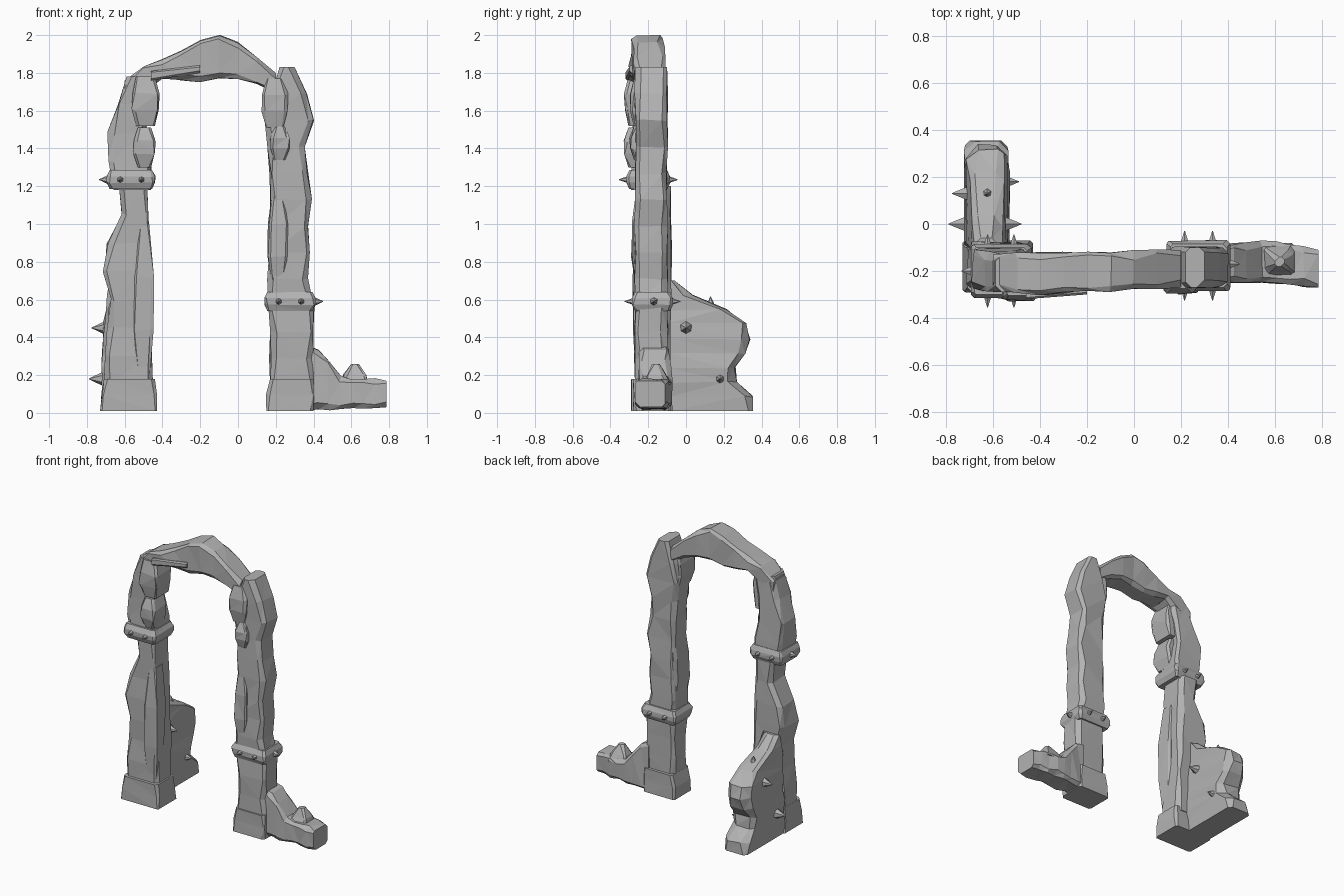
import bpy, bmesh, random
from mathutils import Vector

random.seed(4)
cube = bpy.data.objects.get("Cube")
if cube:
    bpy.data.objects.remove(cube)

stone = bpy.data.materials.new("grey stone")
stone.use_nodes = True
grey = (.45, .45, .45, 1)
stone.diffuse_color = grey
stone.node_tree.nodes["Principled BSDF"].inputs["Base Color"].default_value = grey


# Directions a stone can be swept in, given edge, depth and distance along
def upright(edge, depth, along):
    return Vector((edge, depth, along))


def sideways(edge, depth, along):
    return Vector((along, depth, edge))


def upright_turned(edge, depth, along):
    return Vector((depth, edge, along))


def finish(name, bm):
    bmesh.ops.triangulate(bm, faces=bm.faces[:])
    bmesh.ops.recalc_face_normals(bm, faces=bm.faces[:])
    mesh = bpy.data.meshes.new(name)
    bm.to_mesh(mesh)
    bm.free()
    mesh.materials.append(stone)
    obj = bpy.data.objects.new(name, mesh)
    bpy.context.collection.objects.link(obj)


def sample(values, t):
    """Read an evenly spaced outline at a fraction of its length."""
    place = t * (len(values) - 1)
    i = min(int(place), max(len(values) - 2, 0))
    after = values[min(i + 1, len(values) - 1)]
    return values[i] + (after - values[i]) * (place - i)


def chiselled(name, start, stop, low, high, front, back,
              direction=upright, cut=.025, rough=.006):
    """Sweep an irregular eight-sided section between two outlines."""
    bm = bmesh.new()
    outlines = low, high, front, back
    count = max(2, *map(len, outlines))
    rings = []
    for i in range(count):
        t = i / (count - 1)
        lo, hi, near, far = (sample(o, t) for o in outlines)
        ring = []
        for edge, side, depth, inward in ((lo, 1, near, 1), (hi, -1, near, 1),
                                          (hi, -1, far, -1), (lo, 1, far, -1)):
            c = cut * random.uniform(.5, 1.4)
            pair = [(edge, depth + inward * c), (edge + side * c, depth)]
            ring += pair if side == inward else reversed(pair)
        verts = []
        for edge, depth in ring:
            p = direction(edge, depth, start + (stop - start) * t)
            if 0 < i < count - 1:
                p += Vector([random.uniform(-rough, rough) for axis in p])
            verts.append(bm.verts.new(p))
        rings.append(verts)
    for below, above in zip(rings, rings[1:]):
        for k in range(len(below)):
            bm.faces.new((below[k - 1], below[k], above[k], above[k - 1]))
    bm.faces.new(rings[0])
    bm.faces.new(rings[-1])
    finish(name, bm)


def spike(name, tip, direction, length=.07, radius=.035):
    bm = bmesh.new()
    bmesh.ops.create_cone(bm, cap_ends=True, segments=6, radius1=radius,
                          radius2=.002, depth=length)
    d = Vector(direction)
    turn = d.to_track_quat('Z', 'Y')
    for v in bm.verts:
        v.co = turn @ v.co + Vector(tip) - d * length / 2
    finish(name, bm)


def chunk(name, bottom, top, left, right, front, back):
    """A loose slab of rock, narrower at both ends."""
    slim = .02
    chiselled(name, bottom, top, [left + slim, left, left, left + slim],
              [right - slim, right, right, right - slim],
              [front + slim, front, front, front + slim], [back], cut=.012)


def collar(name, left, right, front, back, height):
    """A bevelled band with two spikes on the front and two on the back."""
    slim = .015
    chiselled(name, height - .05, height + .05,
              [left + slim, left, left, left + slim],
              [right - slim, right, right, right - slim],
              [front + slim, front, front, front + slim],
              [back - slim, back, back, back - slim], cut=.015, rough=.003)
    for share in (.28, .72):
        x = left + (right - left) * share
        spike(name + "_front_spike", (x, front - .04, height), (0, -1, 0), radius=.027)
        spike(name + "_back_spike", (x, back + .04, height), (0, 1, 0), radius=.027)


# Right pillar
chiselled("right_base", .01, .18, [-.73, -.72, -.71], [-.43, -.43, -.44],
          [-.29], [-.07, -.09], cut=.015, rough=.003)
chiselled("right_pillar", .15, 1.2,
          [-.71, -.7, -.69, -.67, -.71, -.69, -.62, -.63], [-.45, -.48],
          [-.27], [-.08])
chunk("right_front_strip", .16, 1, -.55, -.45, -.285, -.17)
chiselled("right_upper_pillar", 1.18, 1.78,
          [-.66, -.68, -.69, -.64, -.59], [-.46, -.46, -.49, -.47, -.43],
          [-.29, -.28, -.29], [-.1, -.13])
chunk("right_lower_chunk", 1.3, 1.51, -.55, -.44, -.325, -.17)
chunk("right_upper_chunk", 1.52, 1.78, -.56, -.42, -.325, -.15)

# Buttress reaching backward from the right pillar
chiselled("back_buttress", .01, .7, [-.12],
          [.355, .35, .27, .26, .31, .335, .32, .22, .03, -.06],
          [-.72, -.72, -.71, -.68], [-.54, -.53, -.55, -.56],
          direction=upright_turned, cut=.035)

# Arch between the pillars
chiselled("arch", -.6, .2,
          [1.64, 1.69, 1.77, 1.76, 1.75, 1.77, 1.77, 1.74, 1.69],
          [1.76, 1.84, 1.87, 1.92, 1.97, 2, 1.96, 1.88, 1.8],
          [-.28, -.3, -.29, -.28, -.27], [-.13, -.11], direction=sideways)
chiselled("arch_front_ledge", -.46, -.2, [1.76, 1.8], [1.81, 1.84],
          [-.32, -.3], [-.2], direction=sideways, cut=.012)

# Left pillar
chiselled("left_base", .01, .18, [.15, .15, .17], [.4],
          [-.28], [-.08], cut=.015, rough=.003)
chiselled("left_pillar", .15, 1.83, [.17, .17, .16, .17, .17, .14, .22],
          [.4, .4, .4, .4, .37, .38, .37, .39, .37, .35, .4, .36, .3],
          [-.27], [-.1])
chunk("left_lower_chunk", .66, 1.17, .16, .26, -.285, -.11)
chunk("left_middle_chunk", 1.34, 1.52, .17, .27, -.295, -.12)
chunk("left_upper_chunk", 1.51, 1.77, .13, .26, -.295, -.12)

# Foot reaching sideways from the left pillar
chiselled("side_foot", .36, .785, [.015, .03],
          [.36, .33, .28, .19, .18, .18, .18, .17],
          [-.25, -.25, -.27], [-.09, -.07, -.11], direction=sideways)
chiselled("foot_boulder", .15, .26, [.54, .56, .6], [.69, .68, .64],
          [-.23, -.18], [-.08, -.14], cut=.015)

# Spiked collars
collar("right_collar", -.695, -.44, -.315, -.085, 1.235)
collar("left_collar", .14, .41, -.285, -.07, .59)
spike("right_collar_side_spike", (-.735, -.2, 1.235), (-1, 0, 0))
spike("left_collar_side_spike", (.45, -.17, .59), (1, 0, 0))

# Buttress spikes
spike("buttress_low_outer_spike", (-.79, 0, .18), (-1, 0, 0))
spike("buttress_high_outer_spike", (-.775, .13, .45), (-1, 0, 0))
spike("buttress_high_inner_spike", (-.48, 0, .45), (1, 0, 0))
spike("buttress_low_inner_spike", (-.49, .18, .18), (1, 0, 0))
spike("buttress_top_spike", (-.625, .13, .615), (0, 0, 1))
